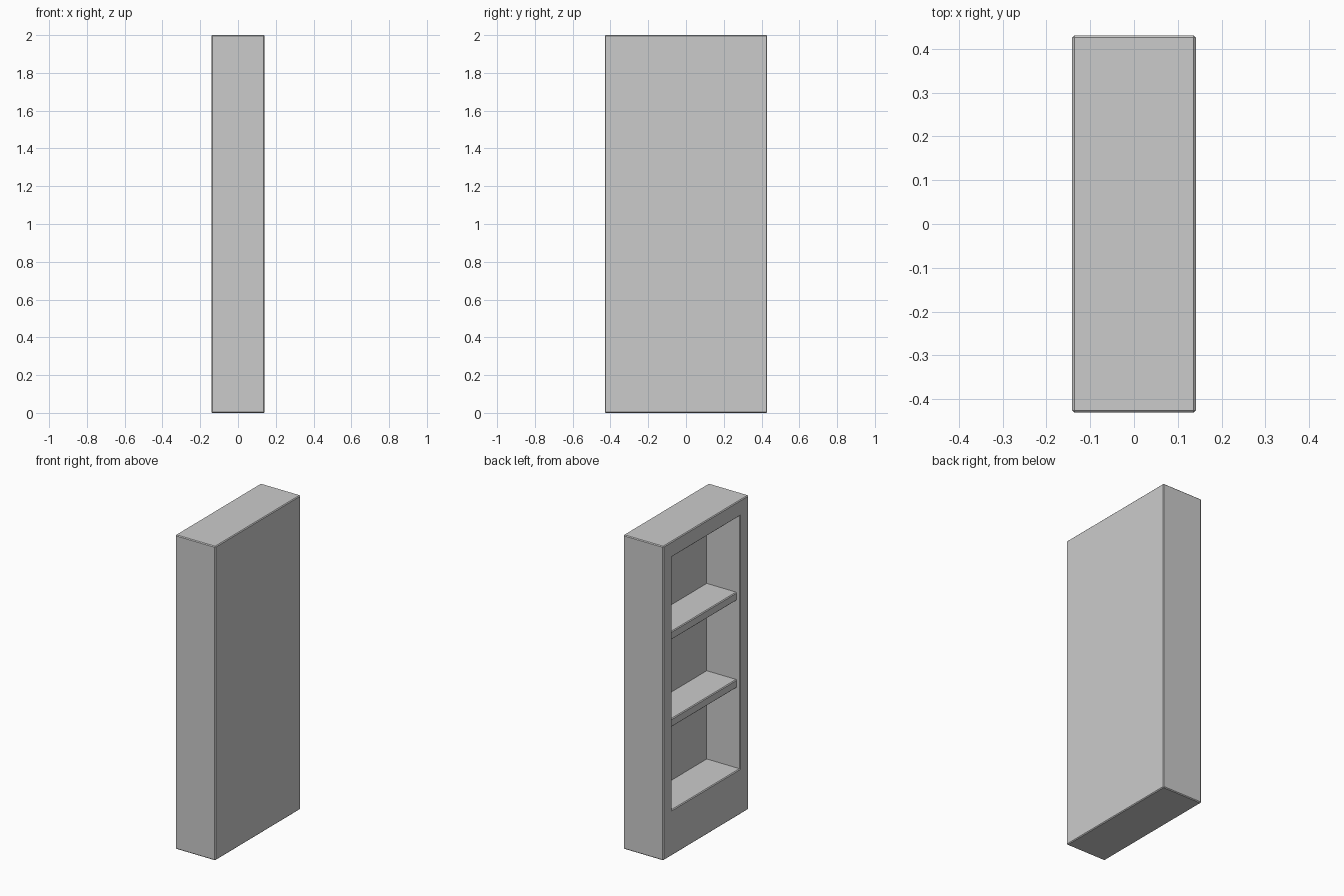
import bpy, bmesh

if "Cube" in bpy.data.objects:
    bpy.data.objects.remove(bpy.data.objects["Cube"])

HX, HY, H = 0.141, 0.43, 2.0        # half depth, half width, height
OPEN_Y, OPEN_Z0, OPEN_Z1 = 0.343, 0.29, 1.90
BACK_X = 0.094                      # inner face of the back panel
BEVEL = 0.005


def finish(bm, name):
    # chamfer outward edges only, then make the object
    bm.normal_update()
    edges = [e for e in bm.edges if e.is_convex and e.calc_face_angle(0) > 0.5]
    bmesh.ops.bevel(bm, geom=edges, offset=BEVEL, segments=1, affect='EDGES')
    mesh = bpy.data.meshes.new(name)
    bm.to_mesh(mesh)
    bm.free()
    obj = bpy.data.objects.new(name, mesh)
    bpy.context.collection.objects.link(obj)
    return obj


def box(x0, x1, y0, y1, z0, z1):
    bm = bmesh.new()
    bmesh.ops.create_cube(bm, size=1)
    for v in bm.verts:
        v.co = (x1 if v.co.x > 0 else x0,
                y1 if v.co.y > 0 else y0,
                z1 if v.co.z > 0 else z0)
    bm.normal_update()
    return bm


# cabinet: solid block with a recess opening towards -x
bm = box(-HX, HX, -HY, HY, 0, H)
face = min(bm.faces, key=lambda f: f.calc_center_median().x)
bmesh.ops.inset_individual(bm, faces=[face], thickness=0.05)
for v in face.verts:
    v.co.y = OPEN_Y if v.co.y > 0 else -OPEN_Y
    v.co.z = OPEN_Z1 if v.co.z > H / 2 else OPEN_Z0
bm.normal_update()
floor = bmesh.ops.extrude_discrete_faces(bm, faces=[face])["faces"][0]
for v in floor.verts:
    v.co.x = BACK_X
finish(bm, "cabinet")

# shelves, set back slightly from the front
for i, top in enumerate((0.852, 1.408)):
    bm = box(-0.117, BACK_X + 0.01, -OPEN_Y - 0.01, OPEN_Y + 0.01, top - 0.053, top)
    finish(bm, f"shelf_{i + 1}")
